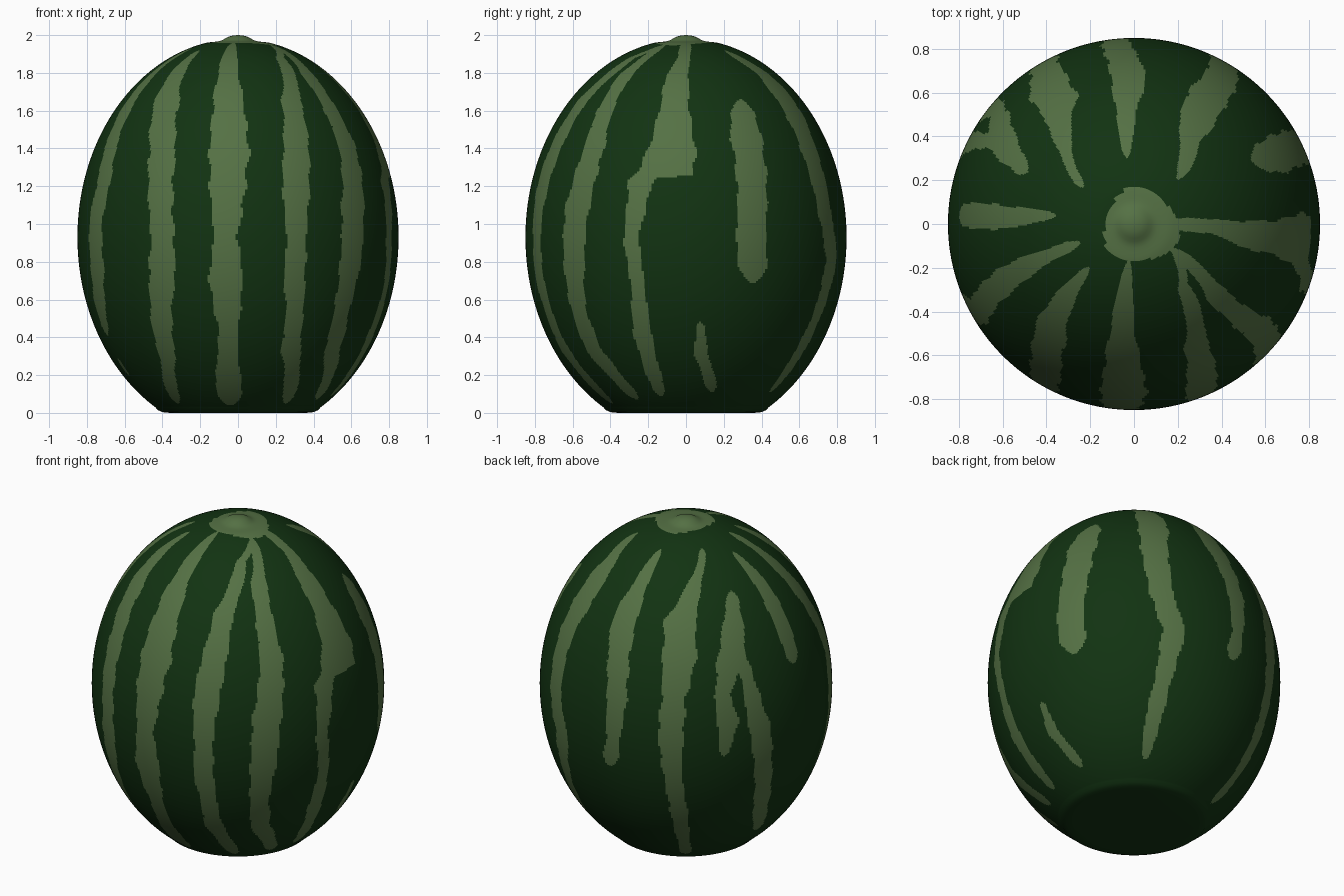
import bpy, bmesh, math

SEGS, RINGS = 420, 230


def radius(z):
    """Radius of the fruit at height z (truncated ellipsoid)."""
    return 0.85 * math.sqrt(max(0.0, 1 - ((z - 0.93) / 1.05) ** 2))


def material(name, rgb):
    m = bpy.data.materials.new(name)
    m.diffuse_color = (*rgb, 1)
    return m


# Stripes: each is a path of (height, angle in degrees from the front, half width)
stripes = []


def stripe(*points):
    stripes.append(sorted(points))


# front
stripe((1.96, -8, .025), (1.66, -4.7, .08), (1.39, -3.4, .105), (1.15, -4, .09), (.92, -4.4, .06),
       (.76, -4.4, .09), (.6, -4.3, .08), (.44, -3.8, .05), (.23, -5, .06), (.04, -5, .08))
# front left
stripe((1.92, -46, .02), (1.66, -38, .08), (1.39, -31.6, .082), (.92, -28, .068),
       (.76, -28.6, .08), (.49, -31.7, .065), (.28, -33.8, .048), (.05, -43, .035))
stripe((1.93, -71, .02), (1.66, -67, .06), (1.23, -60.5, .07), (1.02, -63, .073),
       (.76, -62.7, .075), (.54, -67, .065), (.41, -69, .03))
stripe((.29, -71, .02), (.2, -71, .02))
# front right
stripe((1.95, 57, .02), (1.88, 38, .03), (1.66, 27.3, .056), (1.39, 24, .075), (1.23, 22, .078),
       (.92, 21.4, .055), (.73, 21, .06), (.54, 22.3, .05), (.33, 23.6, .055), (.05, 33, .035))
stripe((1.95, 57, .02), (1.79, 49, .045), (1.66, 49, .05), (1.39, 50, .07), (1.07, 46.4, .087),
       (.78, 45, .075), (.54, 44, .055), (.33, 45.6, .06), (.07, 58, .035))
# right side
stripe((1.97, 90, .035), (1.88, 88, .03), (1.79, 84.7, .06), (1.6, 84.6, .078), (1.39, 84.4, .125),
       (1.26, 81.4, .16), (1.24, 73, .065), (.915, 70, .042), (.68, 72, .037), (.44, 71.8, .05),
       (.23, 73.4, .042), (.09, 75, .03))
stripe((.48, 95.7, .02), (.31, 96.6, .037), (.11, 105, .03))
stripe((1.66, 118, .05), (1.5, 116, .09), (1.23, 115.4, .088), (.92, 114, .085), (.69, 115.5, .08))
# back
stripe((1.92, 136, .02), (1.8, 148, .06), (1.66, 150, .09), (1.39, 149, .08), (1.07, 150.5, .07),
       (.81, 156, .07), (.54, 153, .05), (.33, 150, .05), (.11, 147, .025))
stripe((1.91, 186, .02), (1.78, 184, .045), (1.6, 182, .08), (1.17, 186, .065), (.9, 185, .045),
       (.73, 183, .055))
stripe((1.92, 234, .02), (1.8, 221, .035), (1.63, 212, .09), (1.43, 212, .1), (1.22, 210, .07),
       (1, 209, .075), (.75, 209.5, .055), (.45, 212, .05), (.05, 215, .03))
# back left fork and left side
stripe((1.74, 244, .035), (1.6, 239.5, .06), (1.43, 236, .09), (1.22, 230, .045), (1.05, 232, .065),
       (.84, 230, .02))
stripe((1.44, 239, .04), (1.36, 241, .035), (1.15, 243, .055), (.95, 246, .07), (.68, 248, .06),
       (.4, 251, .055), (.2, 257, .04))
stripe((1.88, 264, .02), (1.72, 267, .05), (1.55, 267, .058), (1.29, 267, .055))


def slices(z):
    """Stripe centres (degrees) and half widths crossing height z."""
    out = []
    for k, pts in enumerate(stripes):
        if not pts[0][0] <= z <= pts[-1][0]:
            continue
        for (z0, a0, w0), (z1, a1, w1) in zip(pts, pts[1:]):
            if z0 <= z <= z1:
                t = (z - z0) / (z1 - z0)
                w = w0 + (w1 - w0) * t
                w *= 1 + .08 * math.sin(z * 38 + k * 2)      # wavy edges
                end = min(z - pts[0][0], pts[-1][0] - z)     # rounded ends
                w *= min(1, math.sqrt(end / w))
                out.append((a0 + (a1 - a0) * t, w))
                break
    return out


def in_cap(x, y):
    """Pale irregular patch round the stem scar."""
    a = math.atan2(y + .01, x - .03)
    return math.hypot(x - .03, y + .01) < .17 + .014 * math.sin(3 * a + 2.6)


# Profile: flat base, ellipsoid side, flat top with a small stem nub
t0, t1 = math.asin((.03 - .93) / 1.05), math.asin((1.955 - .93) / 1.05)
side = [.93 + 1.05 * math.sin(t0 + (t1 - t0) * i / RINGS) for i in range(RINGS + 1)]
profile = [(.36, 0), (.40, .004), (.425, .015)] + [(radius(z), z) for z in side]
profile += [(.17, 1.959), (.15, 1.962), (.13, 1.964), (.11, 1.966), (.095, 1.969), (.08, 1.975),
            (.065, 1.984), (.05, 1.991), (.035, 1.996), (.015, 1.999)]

bm = bmesh.new()
dirs = [(math.sin(2 * math.pi * i / SEGS), -math.cos(2 * math.pi * i / SEGS)) for i in range(SEGS)]
rings = [[bm.verts.new((r * c, r * s, z)) for c, s in dirs] for r, z in profile]
bm.faces.new(rings[0][::-1])
for j in range(len(rings) - 1):
    r = (profile[j][0] + profile[j + 1][0]) / 2
    z = (profile[j][1] + profile[j + 1][1]) / 2
    cuts = slices(z)
    for i in range(SEGS):
        n = (i + 1) % SEGS
        f = bm.faces.new((rings[j][i], rings[j][n], rings[j + 1][n], rings[j + 1][i]))
        ang = (i + .5) * 360 / SEGS
        pale = any(abs((ang - a + 180) % 360 - 180) * math.pi / 180 * r < w for a, w in cuts)
        if z > 1.9 and not pale:
            pale = in_cap(r * dirs[i][0], r * dirs[i][1])
        f.material_index = int(pale)
tip = bm.verts.new((0, 0, 2))
for i in range(SEGS):
    bm.faces.new((rings[-1][i], rings[-1][(i + 1) % SEGS], tip)).material_index = 1

mesh = bpy.data.meshes.new("watermelon")
bm.to_mesh(mesh)
bm.free()
mesh.materials.append(material("dark green rind", (.006, .033, .006)))
mesh.materials.append(material("pale green stripe", (.09, .165, .058)))
melon = bpy.data.objects.new("watermelon", mesh)
bpy.context.collection.objects.link(melon)
bpy.context.view_layer.objects.active = melon
melon.select_set(True)
bpy.ops.object.shade_smooth_by_angle(angle=math.radians(40))
